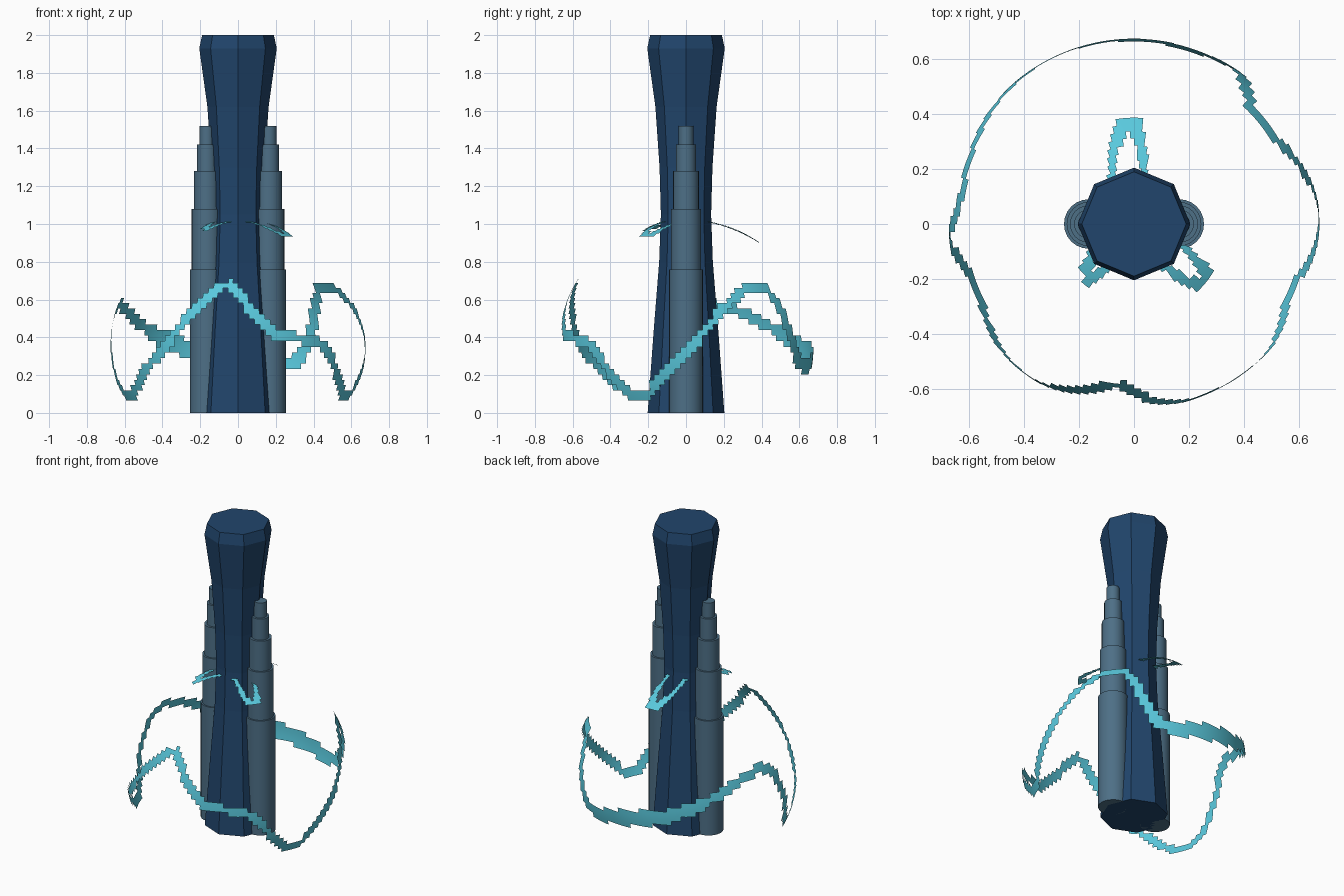
import bpy, bmesh, math
from mathutils import Vector, kdtree

if "Cube" in bpy.data.objects:
    bpy.data.objects.remove(bpy.data.objects["Cube"])


def material(name, rgb):
    m = bpy.data.materials.new(name)
    m.diffuse_color = (*rgb, 1)
    m.use_nodes = True
    m.node_tree.nodes["Principled BSDF"].inputs["Base Color"].default_value = m.diffuse_color
    return m


NAVY = material("dark blue", (0.015, 0.06, 0.15))
STEEL = material("steel blue", (0.075, 0.16, 0.24))
CYAN = material("bright cyan", (0.10, 0.58, 0.72))


def finish(name, bm, mat):
    me = bpy.data.meshes.new(name)
    bm.to_mesh(me)
    bm.free()
    me.materials.append(mat)
    ob = bpy.data.objects.new(name, me)
    bpy.context.collection.objects.link(ob)
    return ob


def lathe(name, profile, sides, mat, x=0.0):
    """Closed turned solid from (radius, height) pairs."""
    bm = bmesh.new()
    rings = []
    for r, z in profile:
        rings.append([bm.verts.new((x + r * math.cos(2 * math.pi * i / sides),
                                    r * math.sin(2 * math.pi * i / sides), z))
                      for i in range(sides)])
    for a, b in zip(rings, rings[1:]):
        for i in range(sides):
            j = (i + 1) % sides
            bm.faces.new((a[i], a[j], b[j], b[i]))
    bm.faces.new(rings[0][::-1])
    bm.faces.new(rings[-1])
    return finish(name, bm, mat)


# Octagonal column, waisted in the middle and flared at the top
lathe("column", [(0.203, 0), (0.17, 0.45), (0.142, 0.8), (0.133, 1.05), (0.14, 1.3),
                 (0.162, 1.62), (0.205, 1.93), (0.19, 2.0)], 8, NAVY)

# Telescoping side tubes, one each side
tiers = [(0.09, 0.76), (0.08, 1.08), (0.068, 1.28), (0.053, 1.42), (0.039, 1.52)]
tube_profile, z0 = [], 0.0
for r, z1 in tiers:
    tube_profile += [(r, z0), (r, z1)]
    z0 = z1
for side, x in (("left", -0.165), ("right", 0.165)):
    tube = lathe(side + "_tube", tube_profile, 24, STEEL, x)
    bpy.ops.object.select_all(action='DESELECT')
    tube.select_set(True)
    bpy.context.view_layer.objects.active = tube
    bpy.ops.object.shade_smooth_by_angle(angle=math.radians(35))

# Ribbons: stepped cells of an invisible sphere that lie close to a closed path
CENTRE, R = Vector((0, 0, 0.35)), 0.675
LON, LAT = 144, 72


def on_sphere(lon, lat):
    return CENTRE + R * Vector((math.cos(lat) * math.cos(lon),
                                math.cos(lat) * math.sin(lon), math.sin(lat)))


def ribbon(name, path):
    """path: closed list of (point on sphere, half width)."""
    dense = []
    for (p, w), (q, v) in zip(path, path[1:] + path[:1]):
        for k in range(16):
            t = k / 16
            c = p.lerp(q, t) - CENTRE
            dense.append((CENTRE + c.normalized() * R, w + (v - w) * t))
    tree = kdtree.KDTree(len(dense))
    for i, (p, w) in enumerate(dense):
        tree.insert(p, i)
    tree.balance()
    bm = bmesh.new()
    dlon, dlat = 2 * math.pi / LON, math.pi / LAT
    for i in range(LON):
        for j in range(LAT):
            lon, lat = i * dlon, j * dlat - math.pi / 2
            _, k, d = tree.find(on_sphere(lon + dlon / 2, lat + dlat / 2))
            if d < dense[k][1] and j < LAT - 1:
                bm.faces.new([bm.verts.new(on_sphere(lon + a * dlon, lat + b * dlat))
                              for a, b in ((0, 0), (1, 0), (1, 1), (0, 1))])
    bmesh.ops.remove_doubles(bm, verts=bm.verts, dist=0.0005)
    ob = finish(name, bm, CYAN)
    for f in ob.data.polygons:
        f.use_smooth = True


# Large waving ribbon: (angle in degrees, height)
wave = [(0, .32), (9, .44), (18, .55), (27, .63), (34, .67), (44, .67), (51, .55), (55, .41),
        (62, .28), (72, .25), (90, .29), (113, .34), (126, .39), (139, .46), (158, .55),
        (170, .575), (178, .53), (185, .35), (191, .17), (198, .08), (207, .09), (220, .2),
        (234, .34), (243, .46), (252, .58), (261, .67), (267, .68), (274, .58), (279, .5),
        (287, .42), (297, .395), (306, .385), (312, .35), (318, .28), (324, .19),
        (331, .1), (340, .08), (350, .2)]
path = []
for deg, z in wave:
    a = math.radians(deg)
    wide = 0.028 + 0.034 * max(0.0, 1 - abs(deg - 98) / 45)
    path.append((on_sphere(a, math.asin((z - CENTRE.z) / R)), wide))
ribbon("wave_ribbon", path)

# Small three-lobed ribbon near the crown of the sphere: (x, y, half width)
crown = [(.05, .1, .015), (.035, .2, .015), (.03, .28, .018), (0, .36, .032), (-.035, .36, .032),
         (-.07, .28, .018), (-.08, .2, .015), (-.07, .1, .015), (-.09, 0, .015),
         (-.15, -.1, .017), (-.175, -.17, .022), (-.16, -.2, .022), (-.11, -.17, .017),
         (-.04, -.11, .015), (.05, -.11, .015), (.14, -.175, .015), (.2, -.215, .02),
         (.245, -.215, .025), (.26, -.17, .02), (.2, -.1, .016), (.1, -.01, .015)]
ribbon("crown_ribbon", [(Vector((x, y, CENTRE.z + math.sqrt(R * R - x * x - y * y))), w)
                        for x, y, w in crown])
